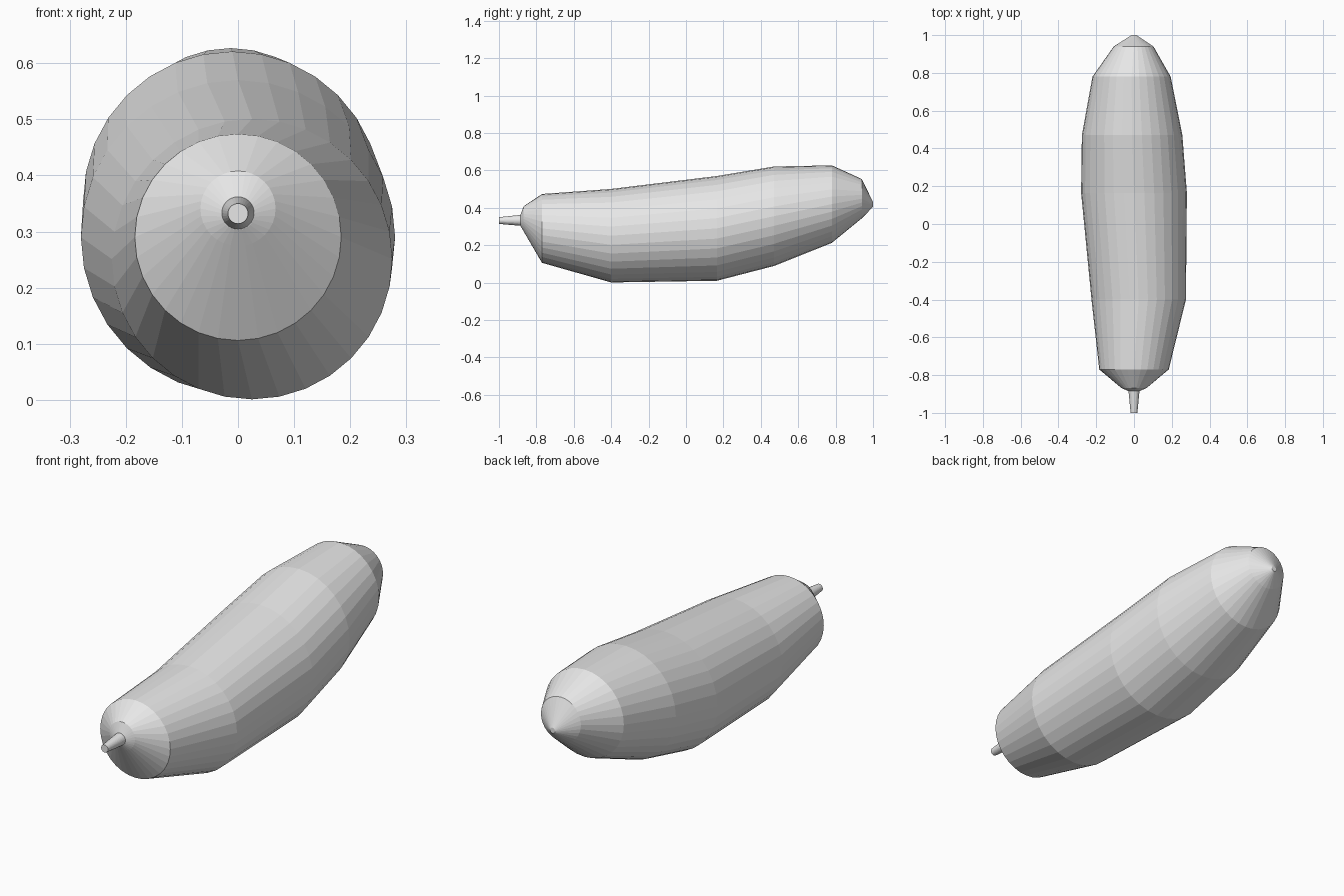
import bpy
import bmesh
from math import cos, sin, tau

if "Cube" in bpy.data.objects:
    bpy.data.objects.remove(bpy.data.objects["Cube"], do_unlink=True)

SIDES = 32

grey = bpy.data.materials.new("plain grey")
grey.use_nodes = True
grey.diffuse_color = (0.8, 0.8, 0.8, 1)
grey.node_tree.nodes["Principled BSDF"].inputs["Base Color"].default_value = (0.8, 0.8, 0.8, 1)


def loft(name, rings):
    """Skin upright rings given as (y, centre x, centre z, radius), capped at both ends."""
    bm = bmesh.new()
    loops = []
    for y, cx, cz, r in rings:
        angles = [tau * i / SIDES for i in range(SIDES)]
        loops.append([bm.verts.new((cx + r * cos(a), y, cz + r * sin(a))) for a in angles])
    for a, b in zip(loops, loops[1:]):
        for i in range(SIDES):
            j = (i + 1) % SIDES
            bm.faces.new((a[i], a[j], b[j], b[i]))
    bm.faces.new(loops[0])
    bm.faces.new(loops[-1])
    bmesh.ops.recalc_face_normals(bm, faces=bm.faces)
    mesh = bpy.data.meshes.new(name)
    bm.to_mesh(mesh)
    bm.free()
    mesh.materials.append(grey)
    obj = bpy.data.objects.new(name, mesh)
    bpy.context.collection.objects.link(obj)
    return obj


# Bent, faceted body from the stem end to the blossom tip
loft("vegetable_body", [
    (-0.885, 0, 0.333, 0.03),
    (-0.868, 0, 0.341, 0.067),
    (-0.77, 0, 0.29, 0.184),
    (-0.40, 0.025, 0.251, 0.25),
    (0.165, 0, 0.29, 0.28),
    (0.47, -0.01, 0.355, 0.266),
    (0.78, -0.013, 0.42, 0.207),
    (0.94, -0.002, 0.449, 0.105),
    (1.0, 0, 0.418, 0.013),
])

# Thin tapered stem
loft("stem", [
    (-0.884, 0, 0.333, 0.029),
    (-1.0, 0, 0.332, 0.018),
])
